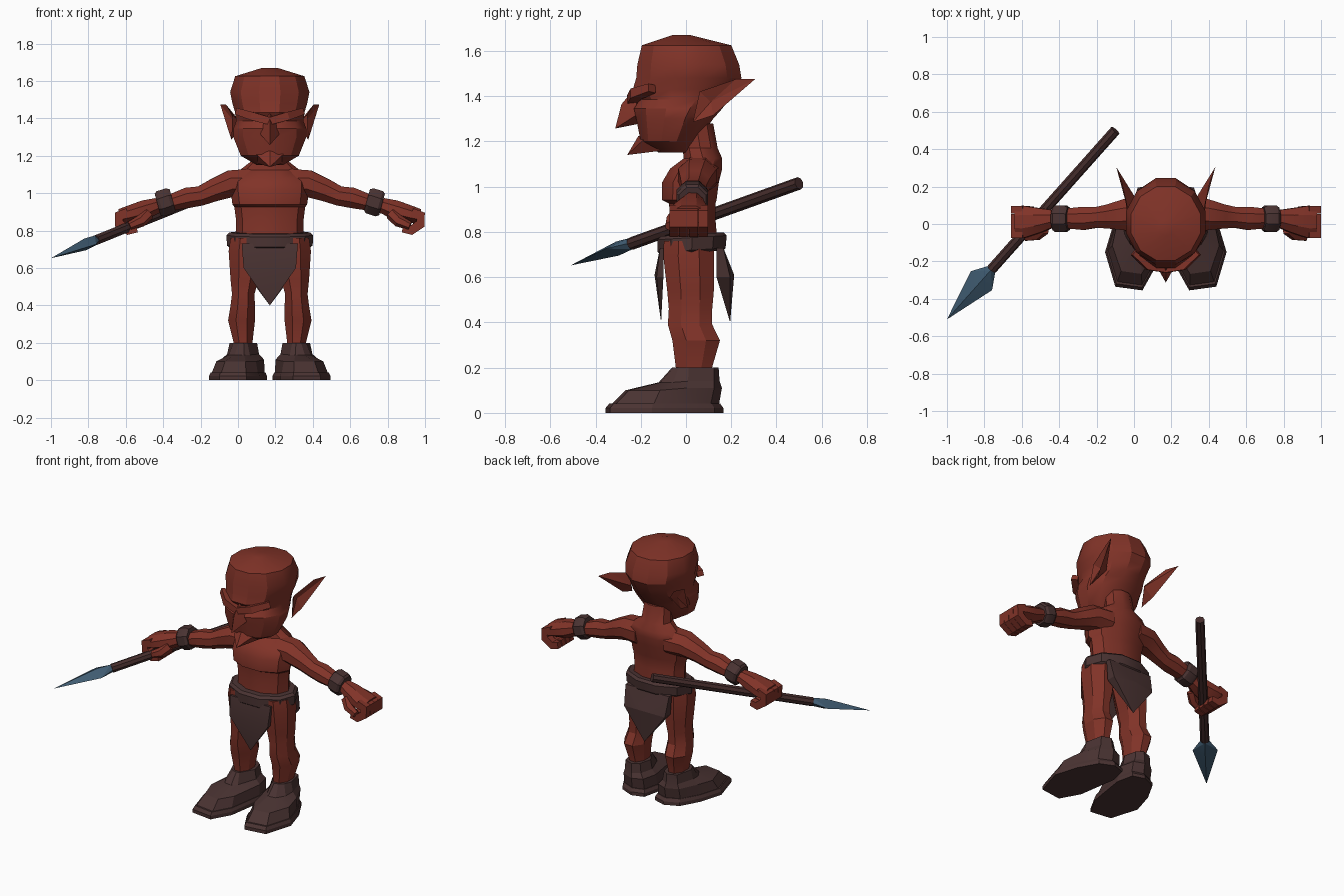
import bpy
import bmesh
from math import pi, cos, sin, atan2, radians
from mathutils import Vector

cube = bpy.data.objects.get("Cube")
if cube:
    bpy.data.objects.remove(cube, do_unlink=True)

BODY_X = 0.17          # centre line of the body
X, Y, Z = Vector((1, 0, 0)), Vector((0, 1, 0)), Vector((0, 0, 1))
SIDES = (("right", -1), ("left", 1))


def material(name, colour):
    mat = bpy.data.materials.new(name)
    mat.use_nodes = True
    mat.diffuse_color = (*colour, 1)
    shader = mat.node_tree.nodes["Principled BSDF"]
    shader.inputs["Base Color"].default_value = (*colour, 1)
    shader.inputs["Roughness"].default_value = 0.8
    return mat


skin = material("red skin", (0.22, 0.033, 0.021))
leather = material("dark leather", (0.068, 0.033, 0.032))
wood = material("dark wood", (0.06, 0.026, 0.025))
steel = material("blue steel", (0.05, 0.105, 0.165))


def finish(name, bm, mat, side=1, centre=BODY_X, angle=32):
    """Place a mesh about the body's centre line, flipping it for the right side."""
    for v in bm.verts:
        v.co.x = centre + side * v.co.x
    bmesh.ops.recalc_face_normals(bm, faces=bm.faces[:])
    mesh = bpy.data.meshes.new(name)
    bm.to_mesh(mesh)
    bm.free()
    mesh.materials.append(mat)
    obj = bpy.data.objects.new(name, mesh)
    bpy.context.collection.objects.link(obj)
    bpy.ops.object.select_all(action="DESELECT")
    obj.select_set(True)
    bpy.context.view_layer.objects.active = obj
    bpy.ops.object.shade_smooth_by_angle(angle=radians(angle))
    return obj


def loft(name, rings, mat, **kw):
    """Skin a list of point rings and cap both ends."""
    bm = bmesh.new()
    loops = [[bm.verts.new(p) for p in ring] for ring in rings]
    n = len(loops[0])
    for a, b in zip(loops, loops[1:]):
        for i in range(n):
            j = (i + 1) % n
            bm.faces.new((a[i], a[j], b[j], b[i]))
    bm.faces.new(loops[0])
    bm.faces.new(loops[-1])
    return finish(name, bm, mat, **kw)


def tube(name, stations, mat, n=8, axis=None, **kw):
    """Stations are (x, y, z, radius along y, radius across)."""
    points = [Vector(s[:3]) for s in stations]
    rings = []
    for i, (p, s) in enumerate(zip(points, stations)):
        d = axis or (points[min(i + 1, len(points) - 1)] - points[max(i - 1, 0)]).normalized()
        u = (Y - d * Y.dot(d)).normalized()
        v = d.cross(u)
        grow = 1 / cos(pi / n)
        angles = [2 * pi * (k + 0.5) / n for k in range(n)]
        rings.append([p + grow * (u * s[3] * cos(a) + v * s[4] * sin(a)) for a in angles])
    return loft(name, rings, mat, **kw)


def stack(name, levels, mat, x=0, **kw):
    """Upright form from (z, half width, front y, back y) levels."""
    stations = [(x, (f + b) / 2, z, (b - f) / 2, w) for z, w, f, b in levels]
    return tube(name, stations, mat, axis=Z, **kw)


def hull(name, points, mat, **kw):
    bm = bmesh.new()
    for p in points:
        bm.verts.new(p)
    bmesh.ops.convex_hull(bm, input=bm.verts[:])
    return finish(name, bm, mat, **kw)


# Head with recessed eye line, narrow jaw and domed skull
stack("head", [(1.15, .07, -.12, .02), (1.2, .155, -.2, .05), (1.3, .195, -.22, .12),
               (1.345, .195, -.23, .16), (1.385, .18, -.205, .19), (1.43, .185, -.235, .22),
               (1.48, .2, -.22, .245), (1.54, .212, -.215, .235), (1.625, .185, -.195, .2),
               (1.67, .04, -.06, .02)], skin, n=12, angle=28)

hull("nose", [(0, -.23, 1.43), (0, -.285, 1.365), (0, -.313, 1.257), (0, -.2, 1.28),
              (.055, -.215, 1.32), (-.055, -.215, 1.32), (.02, -.22, 1.4), (-.02, -.22, 1.4)],
     skin, angle=15)
hull("chin", [(0, -.26, 1.14), (0, -.21, 1.225), (.08, -.18, 1.215), (-.08, -.18, 1.215),
              (.07, -.1, 1.16), (-.07, -.1, 1.16)], skin, angle=15)

# Torso and neck, with a chest shelf above the belly
stack("torso", [(.74, .17, -.08, .14), (.86, .172, -.07, .13), (.925, .18, -.075, .13),
                (.94, .19, -.105, .135), (1.02, .2, -.105, .145), (1.08, .2, -.07, .16),
                (1.125, .15, -.01, .16), (1.17, .095, -.015, .14), (1.28, .085, -.03, .12)],
      skin, n=10)

# Belt and hanging cloths
belt = stack("belt", [(.71, .205, -.115, .165), (.72, .218, -.125, .175), (.775, .22, -.125, .18),
                      (.79, .205, -.11, .165)], leather, n=10)
for v in belt.data.vertices:
    v.co.z += 0.06 * (v.co.y - 0.03)


def cloth(name, half, outer, inner):
    """Pointed flap: top, middle and tip y of the outer side, then the inner side's y."""
    bm = bmesh.new()
    top, mid, tip = outer
    layout = ((-half, .73), (half, .73), (half - .01, .6), (0, .4), (.01 - half, .6))
    depth = (top, top, mid, tip, mid)
    front = [bm.verts.new((x, y, z)) for (x, z), y in zip(layout, depth)]
    back = [bm.verts.new((x, y if z == .4 else inner, z)) for (x, z), y in zip(layout, depth)]
    centre = bm.verts.new((0, mid + (mid - inner) * .3, .61))
    for i in range(5):
        j = (i + 1) % 5
        bm.faces.new((front[i], front[j], centre))
        bm.faces.new((front[i], front[j], back[j], back[i]))
    bm.faces.new(back)
    bmesh.ops.remove_doubles(bm, verts=bm.verts[:], dist=.0001)
    finish(name, bm, leather, angle=15)


cloth("front_cloth", .15, (-.115, -.13, -.11), -.1)
cloth("back_cloth", .16, (.165, .195, .195), .135)

# Outline of one sole, with x measured outward from the centre line
SOLE = [Vector(p) for p in ((.325, -.15), (.27, -.335), (.125, -.355), (.055, -.23),
                            (.015, .03), (.04, .14), (.12, .165), (.21, .125), (.28, 0))]
ANKLE = Vector((.143, .042))
FOOT = Vector((.16, -.08))


def cuff(p):
    a = atan2(p.y - ANKLE.y, p.x - ANKLE.x)
    return ANKLE + Vector((.075 * cos(a), .104 * sin(a)))


def sole_ring(scale, z):
    return [(*(FOOT + (p - FOOT) * scale), z) for p in SOLE]


def upper_ring(blend, toe_z, heel_z):
    return [(*p.lerp(cuff(p), blend), toe_z if p.y < -.1 else heel_z) for p in SOLE]


for label, s in SIDES:
    # Ear with a hollow outer face
    bm = bmesh.new()
    rim = [bm.verts.new(p) for p in ((.2, .06, 1.42), (.205, .03, 1.285),
                                     (.215, .12, 1.315), (.265, .305, 1.475), (.235, .22, 1.475))]
    for hub in ((.185, .11, 1.375), (.15, .12, 1.37)):
        middle = bm.verts.new(hub)
        for i in range(5):
            bm.faces.new((rim[i], rim[(i + 1) % 5], middle))
    finish(label + "_ear", bm, skin, side=s, angle=15)

    # Heavy brow
    tube(label + "_brow", [(0, -.235, 1.385, .025, .02), (.09, -.222, 1.41, .025, .022),
                           (.17, -.15, 1.435, .02, .018)], skin, n=4, side=s, angle=15)

    # Arm from shoulder to wrist
    tube(label + "_arm", [(.1, .055, 1.05, .09, .08), (.21, .05, 1.05, .085, .072),
                          (.3, .04, 1.015, .065, .06), (.37, .035, .985, .055, .052),
                          (.44, .03, .975, .062, .055), (.51, .03, .955, .055, .046),
                          (.62, .03, .925, .042, .038)], skin, side=s, angle=28)
    tube(label + "_wristband", [(.52, .028, .963, .06, .06), (.535, .028, .959, .07, .07),
                                (.585, .028, .943, .07, .07), (.6, .028, .939, .06, .06)],
         leather, side=s)

    # Fist: palm, four curled fingers and a thumb
    tube(label + "_palm", [(.6, .03, .935, .045, .04), (.67, .02, .91, .065, .052),
                           (.76, .012, .885, .086, .045), (.8, .012, .875, .08, .04)],
         skin, side=s, angle=25)
    for i in range(4):
        y = -.053 + i * .043
        tube(label + "_finger", [(.76, y, .895, .021, .025), (.808, y, .88, .021, .026),
                                 (.805, y, .835, .021, .026), (.755, y, .8, .02, .024),
                                 (.71, y, .81, .018, .02)], skin, n=4, side=s, angle=25)
    tube(label + "_thumb", [(.65, -.03, .89, .025, .03), (.69, -.06, .85, .026, .028),
                            (.75, -.07, .825, .02, .02)], skin, n=6, side=s, angle=25)

    # Leg with knee and calf
    tube(label + "_leg", [(.12, .012, .76, .11, .09), (.125, .012, .69, .112, .095),
                          (.135, .02, .54, .103, .075), (.142, .02, .46, .096, .06),
                          (.145, .018, .39, .098, .066), (.151, .045, .32, .105, .072),
                          (.143, .035, .2, .08, .05), (.143, .035, .16, .08, .05)],
         skin, axis=Z, side=s, angle=20)

    # Boot on a flared sole
    loft(label + "_sole", [sole_ring(1, 0), sole_ring(1, .022), sole_ring(.94, .042)],
         leather, side=s, angle=20)
    loft(label + "_boot", [sole_ring(.92, .035), upper_ring(.3, .1, .11),
                           upper_ring(.8, .135, .14), upper_ring(1, .2, .2)],
         leather, side=s, angle=20)

# Spear held in the right fist
tip, butt = Vector((-1, -.51, .652)), Vector((-.1, .5, 1.015))
line = (butt - tip).normalized()
across = line.cross(Z).normalized()
over = across.cross(line)
neck, wide = tip.lerp(butt, .265), tip.lerp(butt, .205)
tube("spear_shaft", [(*neck, .026, .026), (*butt, .026, .026)], wood, n=8, centre=0)
blade = [tip]
for k in (-1, 1):
    blade += [wide + across * .076 * k, wide + over * .032 * k,
              neck + across * .026 * k, neck + over * .026 * k]
hull("spear_blade", blade, steel, centre=0, angle=10)
